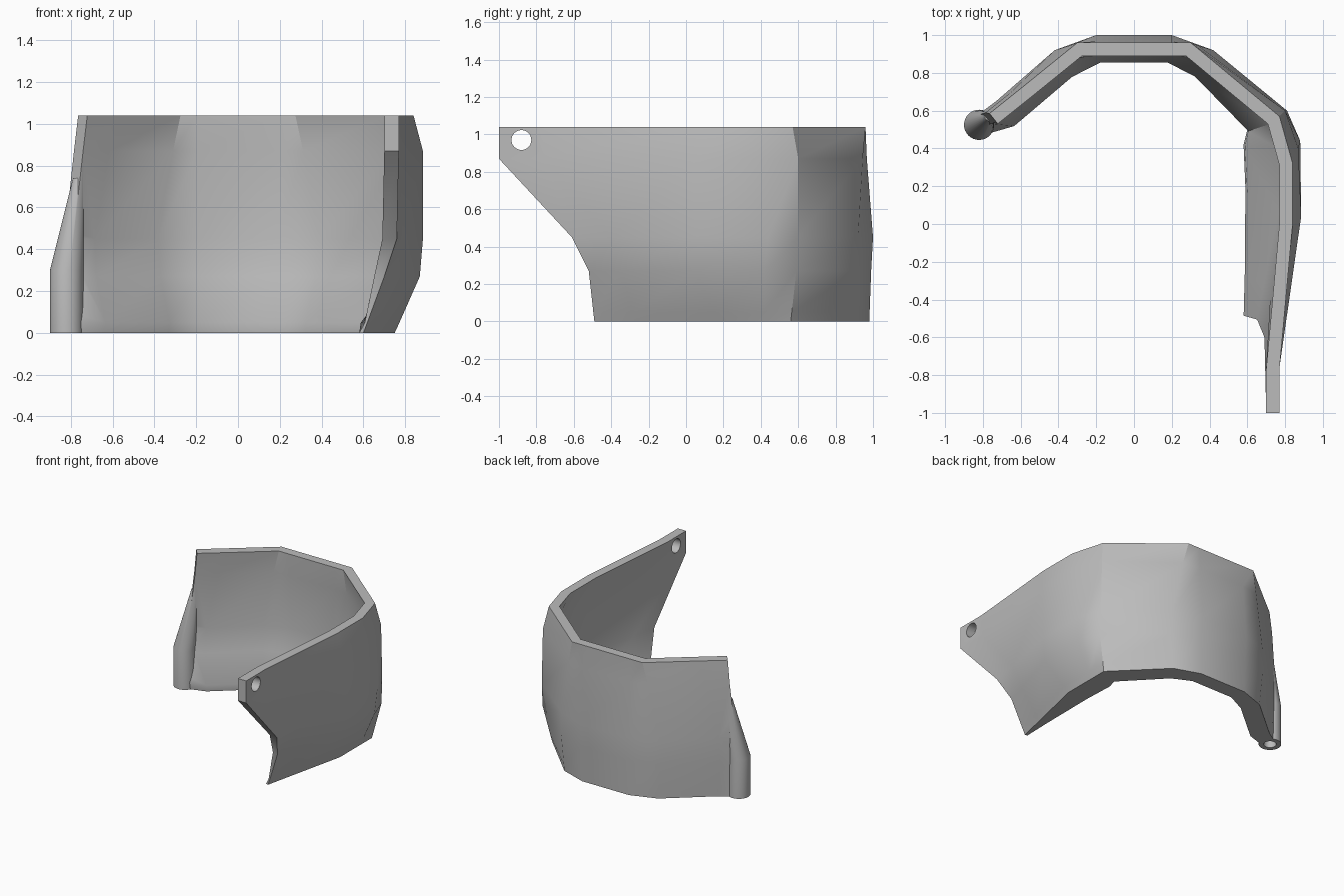
import bpy, bmesh, math
from mathutils import Vector

old = bpy.data.objects.get("Cube")
if old:
    bpy.data.objects.remove(old, do_unlink=True)

# Single plain grey
grey = bpy.data.materials.new("plain_grey")
grey.use_nodes = True
colour = (0.5, 0.5, 0.5, 1)
grey.diffuse_color = colour
grey.node_tree.nodes["Principled BSDF"].inputs["Base Color"].default_value = colour


def make_object(name, bm):
    bmesh.ops.recalc_face_normals(bm, faces=bm.faces)
    mesh = bpy.data.meshes.new(name)
    bm.to_mesh(mesh)
    bm.free()
    mesh.materials.append(grey)
    obj = bpy.data.objects.new(name, mesh)
    bpy.context.collection.objects.link(obj)
    return obj


def loft(name, rings):
    """Join closed rings of points into a capped solid."""
    bm = bmesh.new()
    rows = [[bm.verts.new(p) for p in ring] for ring in rings]
    count = len(rows[0])
    for low, high in zip(rows, rows[1:]):
        for i in range(count):
            j = (i + 1) % count
            bm.faces.new((low[i], low[j], high[j], high[i]))
    return bm, rows


def circle(x, y, z, radius, sides=32):
    steps = [math.tau * i / sides for i in range(sides)]
    return [(x + radius * math.cos(a), y + radius * math.sin(a), z) for a in steps]


def round_solid(name, sections):
    bm, rows = loft(name, [circle(*s) for s in sections])
    bm.faces.new(rows[0])
    bm.faces.new(rows[-1])
    return make_object(name, bm)


def level(z, inner_blend, side, back, left):
    """Outer outline at one height; the back corners are mirrored."""
    mirrored = [(-x, y) for x, y in reversed(back)]
    return z, inner_blend, [Vector(p) for p in side + back + mirrored + left]


def inset(path, thickness):
    """Offset an open path inwards with mitred corners."""
    result = []
    for i, p in enumerate(path):
        before = (p - path[i - 1]) if i else (path[1] - p)
        after = (path[i + 1] - p) if i + 1 < len(path) else before
        a = Vector((-before.y, before.x)).normalized()
        b = Vector((-after.y, after.x)).normalized()
        miter = (a + b).normalized()
        result.append(p + miter * (thickness[i] / miter.dot(a)))
    return result


# Wall outlines from the long arm, round the back, to the hinge
levels = [
    level(0, 1, [(.6, -.49), (.65, -.27), (.75, .17), (.75, .42), (.75, .56)],
          [(.4, .91), (.2, .98)], [(-.72, .64), (-.85, .56)]),
    level(.27, .4, [(.7, -.52), (.75, -.35), (.87, .05), (.87, .42), (.81, .59)],
          [(.42, .92), (.2, .99)], [(-.74, .64), (-.85, .56)]),
    level(.45, 0, [(.76, -.61), (.79, -.4), (.885, .05), (.88, .44), (.81, .6)],
          [(.42, .92), (.2, 1)], [(-.73, .65), (-.83, .575)]),
    level(.87, 0, [(.77, -1), (.77, -.76), (.885, .04), (.87, .4), (.8, .6)],
          [(.34, .945), (.2, .967)], [(-.66, .69), (-.785, .59)]),
    level(1.04, 0, [(.77, -1), (.77, -.77), (.84, 0), (.84, .32), (.77, .57)],
          [(.3, .96), (.2, .96)], [(-.6, .717), (-.765, .585)]),
]

# Low lip along the bottom inner edge
foot, above = levels[0][2], levels[1][2]
levels.insert(1, (.05, 1.15, [p.lerp(q, .19) for p, q in zip(foot, above)]))

# The wall thickens towards its foot and thins at the arm tip
wall_thickness = .07
foot_thickness = [.02, .065, .16, .17, .15, .14, .12, .12, .14, .14, .1]

rings = []
for z, blend, outer in levels:
    widths = [wall_thickness + (f - wall_thickness) * blend for f in foot_thickness]
    ring = outer + inset(outer, widths)[::-1]
    rings.append([(p.x, p.y, z) for p in ring])

# Curved wall, with strips of faces closing the foot and the rim
bm, rows = loft("curved_wall", rings)
for row in (rows[0], rows[-1]):
    last = len(row) - 1
    for i in range(len(row) // 2 - 1):
        bm.faces.new((row[i], row[i + 1], row[last - i - 1], row[last - i]))
wall = make_object("curved_wall", bm)

# Hinge barrel that leans into the wall end
barrel = round_solid("hinge_barrel", [
    (-.82, .525, 0, .08), (-.82, .525, .3, .08), (-.765, .57, .74, .025)])

# Cutters for the hinge bore and the arm hole
bore = round_solid("bore_cutter", [(-.82, .525, -.1, .045), (-.82, .525, .28, .045)])
hole = round_solid("arm_hole_cutter", [(0, 0, -.2, .053), (0, 0, .2, .053)])
hole.location = (.735, -.88, .97)
hole.rotation_euler.y = math.pi / 2

bpy.context.view_layer.objects.active = wall
wall.select_set(True)
for part, operation in ((barrel, 'UNION'), (bore, 'DIFFERENCE'), (hole, 'DIFFERENCE')):
    part.hide_render = True
    mod = wall.modifiers.new(part.name, 'BOOLEAN')
    mod.object = part
    mod.operation = operation
    mod.solver = 'EXACT'
    bpy.ops.object.modifier_apply(modifier=mod.name)
    bpy.data.objects.remove(part, do_unlink=True)

bpy.ops.object.shade_smooth_by_angle(angle=math.radians(30))
